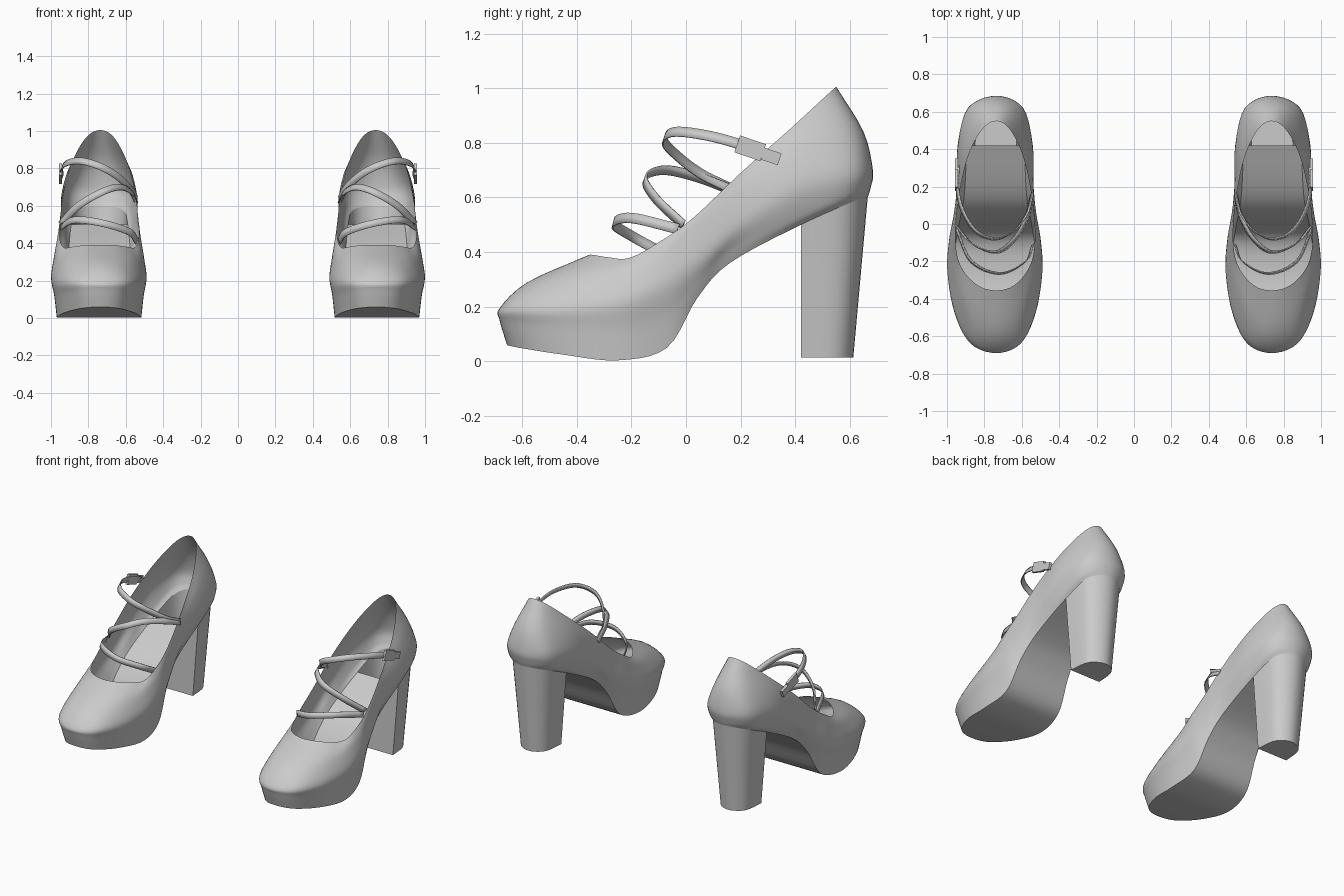
import bpy, math
from mathutils import Vector

if "Cube" in bpy.data.objects:
    bpy.data.objects.remove(bpy.data.objects["Cube"])

CX = 0.735   # centre of the right shoe
STEP = 5     # samples per span


def catmull(p, before, after, step):
    """Smooth curve through the points p."""
    q = [before] + p + [after]
    out = []
    for i in range(1, len(q) - 2):
        a, b, c, d = q[i - 1:i + 3]
        for k in range(step):
            t = k / step
            out.append(0.5 * (2 * b + (c - a) * t + (2 * a - 5 * b + 4 * c - d) * t * t
                              + (3 * b - a - 3 * c + d) * t ** 3))
    return out + [p[-1]]


def open_curve(p, step):
    return catmull(p, 2 * p[0] - p[1], 2 * p[-1] - p[-2], step)


def half_curve(rows):
    """Toe-to-heel half outline from (y, half width, z), mirrored at both ends."""
    p = [Vector((w, y, z)) for y, w, z in rows]
    flip = Vector((-1, 1, 1))
    return catmull(p, p[1] * flip, p[-2] * flip, STEP)


def place(v, sign=1):
    x = v.x * sign
    return (CX + x * (1.04 if x > 0 else 0.97), v.y, v.z)


def make(name, verts, faces, angle=40, thickness=0):
    me = bpy.data.meshes.new(name)
    me.from_pydata(verts, [], faces)
    ob = bpy.data.objects.new(name, me)
    bpy.context.collection.objects.link(ob)
    bpy.ops.object.select_all(action='DESELECT')
    ob.select_set(True)
    bpy.context.view_layer.objects.active = ob
    bpy.ops.object.shade_smooth_by_angle(angle=math.radians(angle))
    if thickness:
        s = ob.modifiers.new("thickness", 'SOLIDIFY')
        s.thickness, s.offset = thickness, 0
    m = ob.modifiers.new("pair", 'MIRROR')   # left shoe
    m.use_mirror_merge = False
    return ob


def grid_faces(rows, n, closed=False):
    return [(r * n + i, r * n + (i + 1) % n, (r + 1) * n + (i + 1) % n, (r + 1) * n + i)
            for r in range(rows - 1) for i in range(n if closed else n - 1)]


# Outlines at rising levels, toe to heel: (y, half width, z)
sole_edge = [(-.655, 0, .06), (-.61, .11, .05), (-.45, .195, .025), (-.25, .225, .004),
             (-.07, .205, .05), (.04, .185, .23), (.16, .165, .36), (.42, .15, .50),
             (.60, .12, .58), (.665, 0, .60)]
platform_top = [(-.682, 0, .15), (-.635, .12, .14), (-.47, .205, .125), (-.26, .238, .12),
                (-.08, .222, .16), (.04, .203, .29), (.17, .18, .41), (.42, .175, .535),
                (.61, .14, .62), (.677, 0, .64)]
bulge = [(-.682, 0, .195), (-.63, .135, .20), (-.47, .215, .20), (-.25, .253, .22),
         (-.08, .243, .28), (.05, .22, .38), (.20, .203, .50), (.42, .20, .64),
         (.62, .145, .70), (.684, 0, .70)]
shoulder = [(-.58, 0, .29), (-.54, .10, .29), (-.43, .17, .30), (-.27, .218, .315),
            (-.12, .232, .36), (0, .217, .46), (.18, .20, .60), (.40, .178, .76),
            (.59, .11, .83), (.65, 0, .84)]
rim = [(-.355, 0, .39), (-.34, .075, .39), (-.29, .14, .382), (-.21, .19, .378),
       (-.11, .21, .43), (.02, .208, .52), (.20, .185, .69), (.38, .14, .85),
       (.51, .07, .97), (.55, 0, 1.005)]

# Upper: loft through the outlines
levels = [half_curve(c) for c in (sole_edge, platform_top, bulge, shoulder, rim)]
columns = [open_curve(list(col), 4) for col in zip(*levels)]
verts, rows = [], len(columns[0])
for r in range(rows):
    half = [col[r] for col in columns]
    verts += [place(v) for v in half] + [place(v, -1) for v in half[-2:0:-1]]
make("upper", verts, grid_faces(rows, 2 * len(columns) - 2, True), 60)

# Sole: spans the bottom outline up to the heel front
front = levels[0][:7 * STEP + 1]
verts = []
for v in front:
    for s in (-1, -.5, 0, .5, 1):
        verts.append(place(v, s))
make("sole", verts, grid_faces(len(front), 5))

# Heel: hollow tapering D-shaped block with a closed foot
back = levels[0][7 * STEP:]
ring = [(v, 1) for v in back] + [(v, -1) for v in back[-2::-1]]
verts, n = [], len(ring)
for k in range(5):
    t = k / 4
    for v, s in ring:
        foot = Vector((v.x * .74, .42 + (v.y - .42) * .785, .015))
        verts.append(place(v.lerp(foot, t), s))
make("heel", verts, grid_faces(5, n, True) + [tuple(range(4 * n, 5 * n))])

# Straps: flat ribbons zigzagging over the instep
straps = {
    "lower_strap": [(-.20, -.11, .41), (-.16, -.20, .46), (-.02, -.265, .505),
                    (.13, -.20, .525), (.205, -.03, .485)],
    "middle_strap": [(-.20, .16, .63), (-.17, .04, .675), (-.10, -.08, .70),
                     (0, -.15, .67), (.12, -.11, .595), (.205, -.01, .50)],
    "upper_strap": [(-.195, .16, .635), (-.165, .05, .69), (-.09, -.04, .76),
                    (0, -.08, .81), (.10, -.045, .84), (.17, .06, .83),
                    (.20, .18, .80), (.198, .31, .75)],
}
for name, pts in straps.items():
    path = open_curve([Vector(p) for p in pts], 6)
    centre = (path[0] + path[-1]) / 2 + Vector((0, .05, 0))
    verts = []
    for i, p in enumerate(path):
        tan = (path[min(i + 1, len(path) - 1)] - path[max(i - 1, 0)]).normalized()
        side = tan.cross(p - centre).normalized() * .019
        verts += [place(p - side), place(p + side)]
    make(name, verts, grid_faces(len(path), 2), 40, .006)


# Buckle and strap end on the outer side
def plate(name, y, z, length, height):
    ca, sa = math.cos(-.33), math.sin(-.33)
    verts = []
    for x in (.198, .214):
        for a, b in ((-1, -1), (1, -1), (1, 1), (-1, 1)):
            u, w = a * length / 2, b * height / 2
            verts.append(place(Vector((x, y + u * ca - w * sa, z + u * sa + w * ca))))
    make(name, verts, grid_faces(2, 4, True) + [(3, 2, 1, 0), (4, 5, 6, 7)], 30)


plate("buckle", .235, .78, .10, .065)
plate("strap_end", .312, .75, .065, .045)
